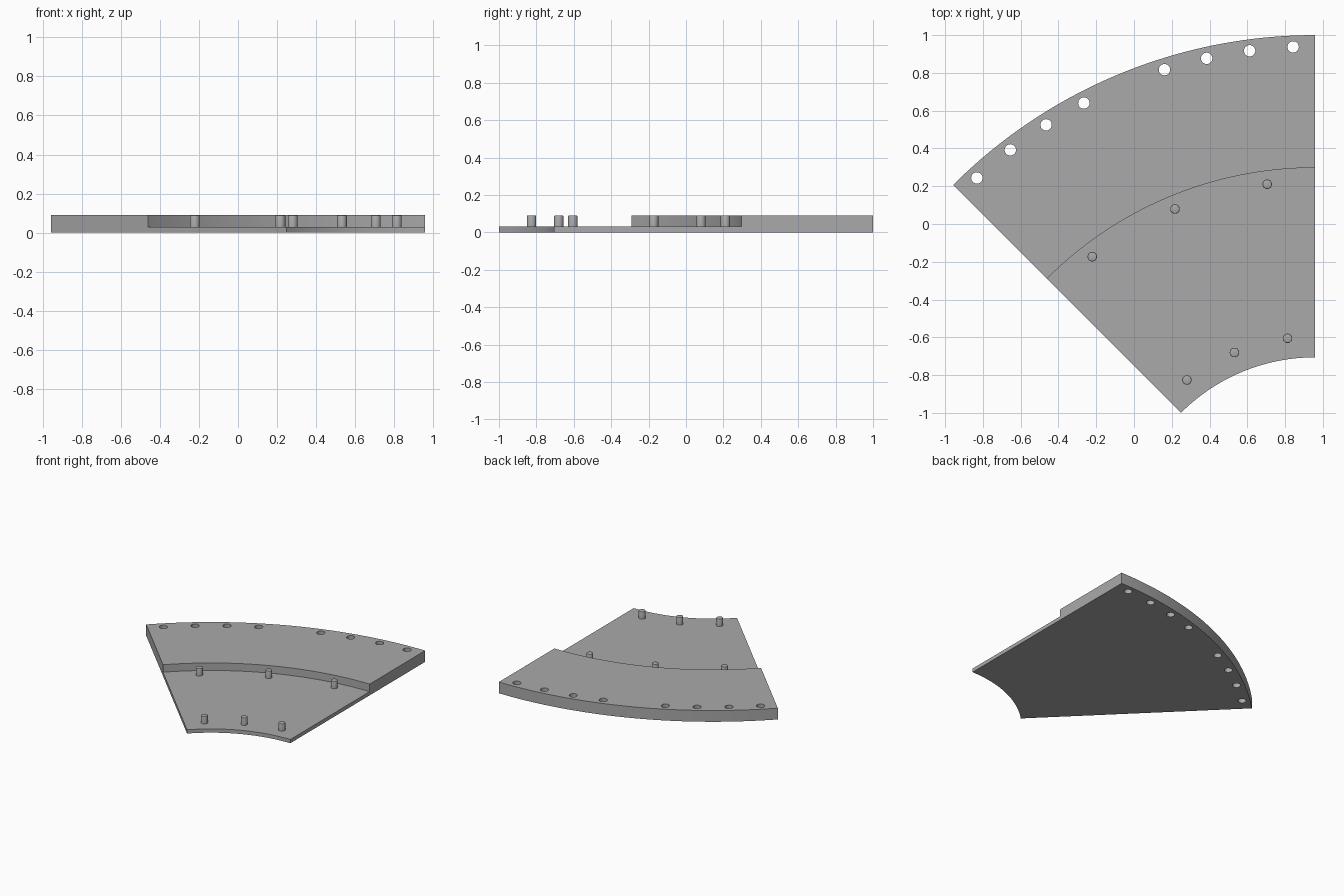
import bpy, bmesh, math

if "Cube" in bpy.data.objects:
    bpy.data.objects.remove(bpy.data.objects["Cube"])

S = 1.0035                      # overall scale
CX, CY = 0.958, -1.7095         # centre of all arcs
SWEEP, STEPS = math.radians(45), 64

grey = bpy.data.materials.new("mid grey")
grey.diffuse_color = (0.4, 0.4, 0.4, 1)
grey.use_nodes = True
grey.node_tree.nodes["Principled BSDF"].inputs["Base Color"].default_value = grey.diffuse_color


def polar(radius, angle):
    """Point at a radius, angle measured from +y towards -x."""
    return CX - radius * S * math.sin(angle), CY + radius * S * math.cos(angle)


def finish(name, bm):
    bmesh.ops.recalc_face_normals(bm, faces=bm.faces)
    mesh = bpy.data.meshes.new(name)
    bm.to_mesh(mesh)
    bm.free()
    mesh.materials.append(grey)
    ob = bpy.data.objects.new(name, mesh)
    bpy.context.collection.objects.link(ob)
    return ob


def smooth(ob):
    bpy.ops.object.select_all(action='DESELECT')
    ob.select_set(True)
    bpy.context.view_layer.objects.active = ob
    bpy.ops.object.shade_smooth_by_angle(angle=math.radians(30))


def cylinder(name, x, y, z0, z1, radius, bevel=0):
    bm = bmesh.new()
    bmesh.ops.create_cone(bm, cap_ends=True, segments=32, radius1=radius,
                          radius2=radius, depth=z1 - z0)
    bmesh.ops.translate(bm, verts=bm.verts, vec=(x, y, (z0 + z1) / 2))
    if bevel:
        rim = [e for e in bm.edges if all(v.co.z > z1 - 1e-4 for v in e.verts)]
        bmesh.ops.bevel(bm, geom=rim, offset=bevel, segments=2, profile=0.5, affect='EDGES')
    return finish(name, bm)


# Stepped curved plate: L-shaped section swept through the sector
LOW, HIGH = 0.03, 0.09
section = [(1, 0), (2.7, 0), (2.7, HIGH), (2, HIGH), (2, LOW), (1, LOW)]
bm = bmesh.new()
rings = []
for i in range(STEPS + 1):
    a = SWEEP * i / STEPS
    rings.append([bm.verts.new((*polar(r, a), z * S)) for r, z in section])
n = len(section)
for a, b in zip(rings, rings[1:]):
    for j in range(n):
        k = (j + 1) % n
        bm.faces.new((a[j], a[k], b[k], b[j]))
bm.faces.new(rings[0])
bm.faces.new(rings[-1])
plate = finish("stepped_plate", bm)

# Through holes along the outer edge
bm = bmesh.new()
for deg in (2.5, 7.5, 12.5, 17.5, 27.5, 32.5, 37.5, 42.5):
    x, y = polar(2.64, math.radians(deg))
    made = bmesh.ops.create_cone(bm, cap_ends=True, segments=32, radius1=0.03,
                                 radius2=0.03, depth=0.4)
    bmesh.ops.translate(bm, verts=made["verts"], vec=(x, y, 0))
cutter = finish("hole_cutter", bm)
cut = plate.modifiers.new("holes", 'BOOLEAN')
cut.object, cut.operation, cut.solver = cutter, 'DIFFERENCE', 'EXACT'
bpy.context.view_layer.objects.active = plate
bpy.ops.object.modifier_apply(modifier=cut.name)
bpy.data.objects.remove(cutter)
smooth(plate)

# Two rows of pegs on the lower deck
for row, radius in (("inner", 1.11), ("outer", 1.93)):
    for i, deg in enumerate((7.5, 22.5, 37.5)):
        x, y = polar(radius, math.radians(deg))
        smooth(cylinder(f"{row}_peg_{i + 1}", x, y, LOW * S - 0.005, HIGH * S,
                        0.025, bevel=0.005))
